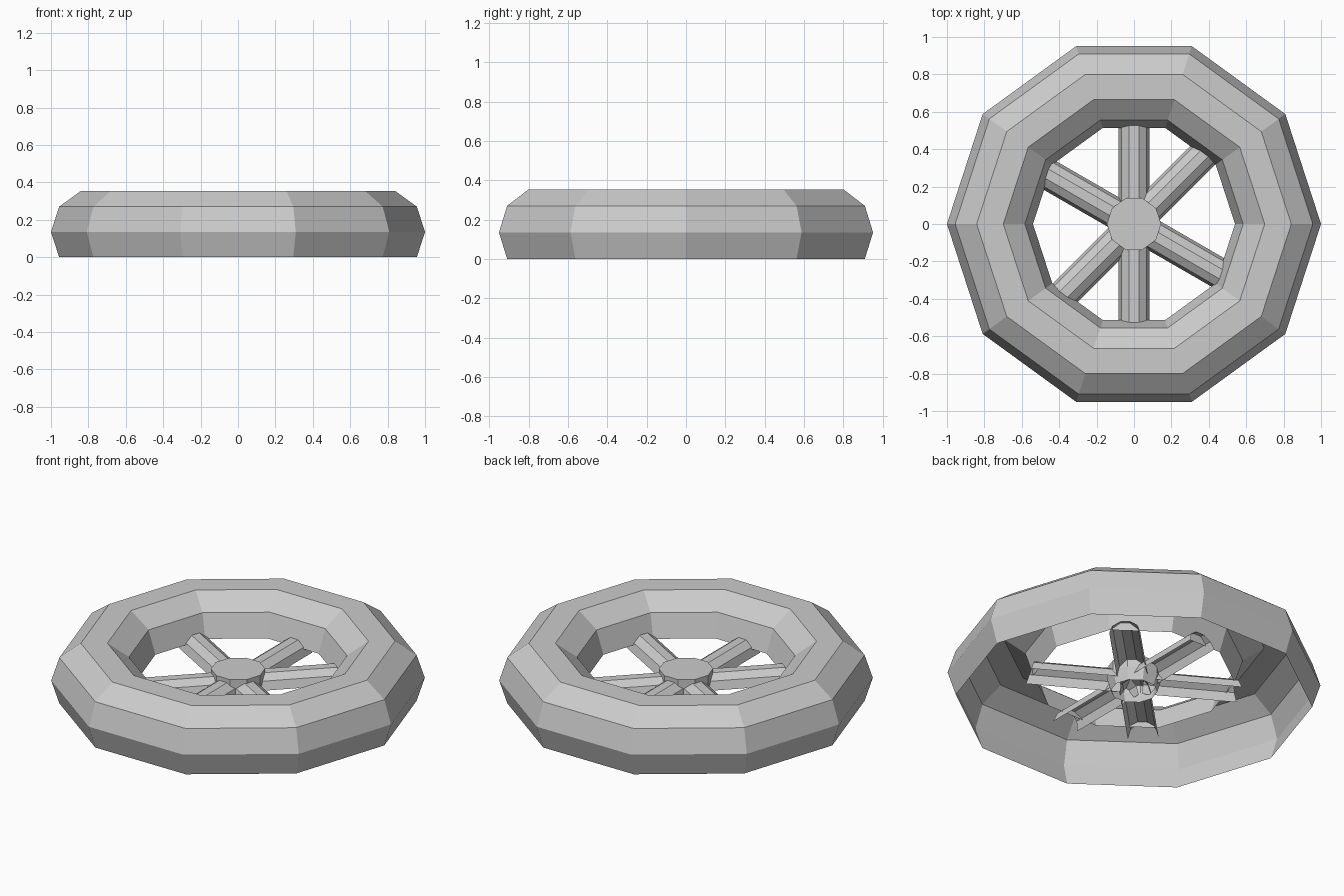
import bpy, bmesh
from math import cos, sin, radians, tau
from mathutils import Matrix

if "Cube" in bpy.data.objects:
    bpy.data.objects.remove(bpy.data.objects["Cube"])

SIDES = 10


def finish(bm, name):
    bmesh.ops.remove_doubles(bm, verts=bm.verts, dist=1e-5)
    bmesh.ops.recalc_face_normals(bm, faces=bm.faces)
    me = bpy.data.meshes.new(name)
    bm.to_mesh(me)
    bm.free()
    ob = bpy.data.objects.new(name, me)
    bpy.context.collection.objects.link(ob)
    return ob


def strip(bm, a, b):
    for i in range(len(a) - 1):
        bm.faces.new((a[i], a[i + 1], b[i + 1], b[i]))


def lathe(name, profile, cap=False):
    bm = bmesh.new()
    cols = [[bm.verts.new((r * cos(tau * k / SIDES), r * sin(tau * k / SIDES), z))
             for r, z in profile] for k in range(SIDES)]
    for k in range(SIDES):
        strip(bm, cols[k], cols[(k + 1) % SIDES])
    if cap:
        bm.faces.new([c[-1] for c in cols])
    return finish(bm, name)


def arc(cx, cz, r, start, end):
    return [(cx + r * cos(radians(a)), cz + r * sin(radians(a)))
            for a in range(start, end + 1, 36)]


# Tyre: ten-sided ring shell, open underneath
lathe("tyre", arc(0.77, 0.135, 0.23, -36, 180))

# Hub: short capped drum, open underneath
lathe("hub", [(0.125, 0.06), (0.145, 0.13), (0.145, 0.197)], cap=True)

# Spokes: arched channels running from the hub to the tyre
section = arc(0, 0.095, 0.083, 0, 180)
for n, angle in enumerate((45, 90, 150, 225, 270, 330)):
    bm = bmesh.new()
    inner = [bm.verts.new((0.06, y, z)) for y, z in section]
    outer = [bm.verts.new((0.572 - 0.3 * (z - 0.095), y, z)) for y, z in section]
    strip(bm, inner, outer)
    bm.transform(Matrix.Rotation(radians(angle), 4, 'Z'))
    finish(bm, f"spoke_{n + 1}")
